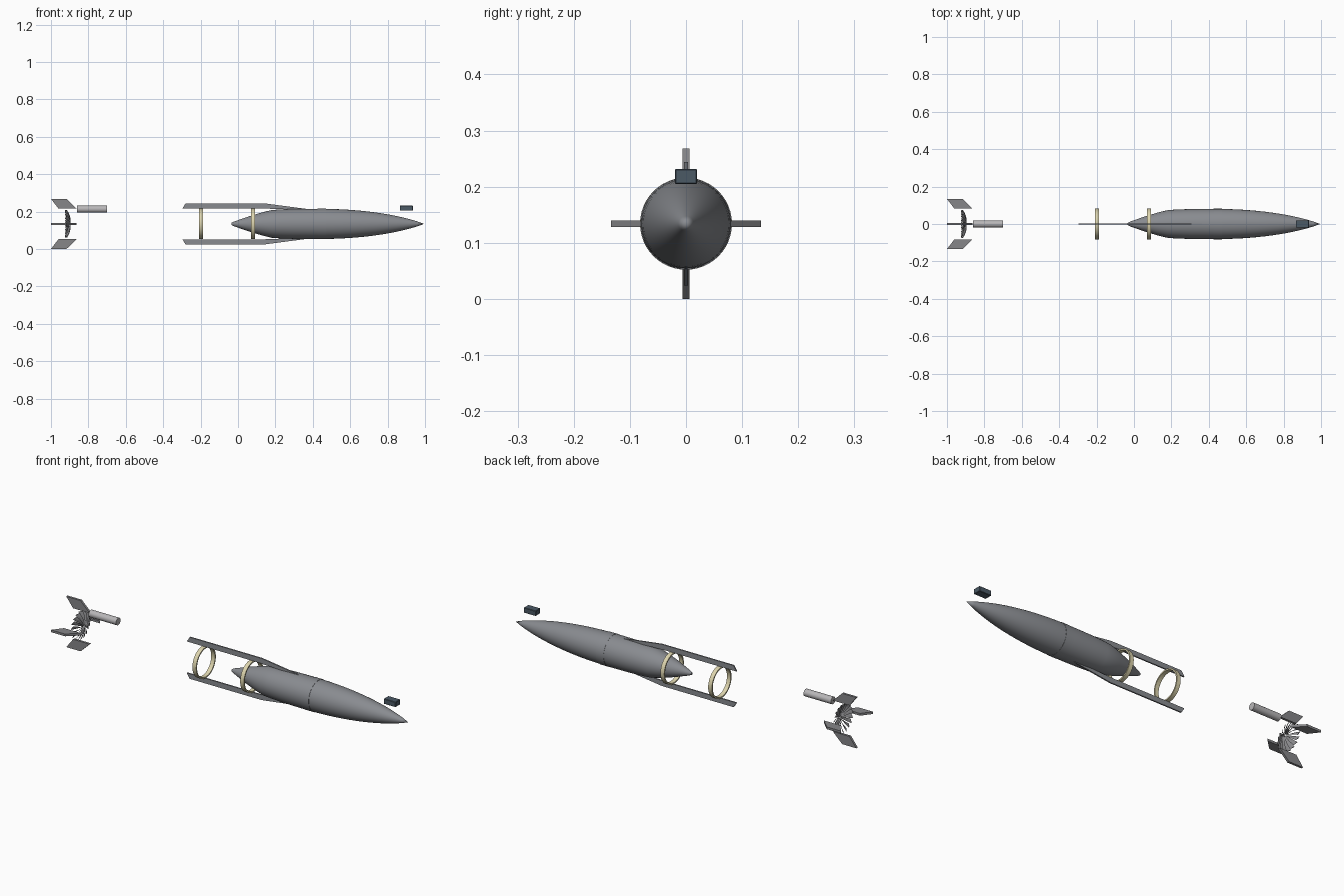
import bpy, bmesh, math
from mathutils import Matrix, Vector

cube = bpy.data.objects.get("Cube")
if cube:
    bpy.data.objects.remove(cube)

AXIS = 0.134  # height of the long axis


def material(name, r, g, b):
    m = bpy.data.materials.new(name)
    m.use_nodes = True
    m.diffuse_color = (r, g, b, 1)
    m.node_tree.nodes["Principled BSDF"].inputs["Base Color"].default_value = (r, g, b, 1)
    return m


hull_grey = material("hull grey", 0.25, 0.26, 0.28)
fin_grey = material("fin grey", 0.24, 0.24, 0.25)
light_metal = material("light metal", 0.48, 0.47, 0.48)
cream = material("cream", 0.72, 0.66, 0.42)
dark_blue = material("dark blue grey", 0.07, 0.1, 0.13)


def finish(name, bm, mat, smooth=False):
    bmesh.ops.recalc_face_normals(bm, faces=bm.faces)
    mesh = bpy.data.meshes.new(name)
    bm.to_mesh(mesh)
    bm.free()
    mesh.materials.append(mat)
    ob = bpy.data.objects.new(name, mesh)
    bpy.context.collection.objects.link(ob)
    if smooth:
        bpy.ops.object.select_all(action="DESELECT")
        ob.select_set(True)
        bpy.context.view_layer.objects.active = ob
        bpy.ops.object.shade_smooth_by_angle(angle=math.radians(35))
    return ob


def lathe(name, profile, mat, sides=48, height=AXIS, closed=False):
    """Spin (x, radius) points around the long axis."""
    bm = bmesh.new()
    vs = [bm.verts.new((x, 0, r)) for x, r in profile]
    pairs = list(zip(vs, vs[1:])) + ([(vs[-1], vs[0])] if closed else [])
    edges = [bm.edges.new(p) for p in pairs]
    bmesh.ops.spin(bm, geom=vs + edges, cent=(0, 0, 0), axis=(1, 0, 0),
                   angle=math.tau, steps=sides, use_duplicate=False)
    bmesh.ops.remove_doubles(bm, verts=bm.verts, dist=0.00005)
    bmesh.ops.translate(bm, verts=bm.verts, vec=(0, 0, height))
    return finish(name, bm, mat, True)


def plate(name, outline, thick, mat, angle):
    """Flat plate from (x, radial) points, turned around the long axis."""
    bm = bmesh.new()
    face = bm.faces.new([bm.verts.new((x, -thick / 2, r)) for x, r in outline])
    top = bmesh.ops.extrude_face_region(bm, geom=[face])["geom"]
    bmesh.ops.translate(bm, vec=(0, thick, 0),
                        verts=[v for v in top if isinstance(v, bmesh.types.BMVert)])
    turn = Matrix.Translation((0, 0, AXIS)) @ Matrix.Rotation(angle, 4, "X")
    bmesh.ops.transform(bm, matrix=turn, verts=bm.verts)
    return finish(name, bm, mat)


# Main hull: cone tail, long ogive nose
tail = [(-0.035, 0), (-0.034, 0.006), (-0.02, 0.013), (0.06, 0.041),
        (0.13, 0.062), (0.18, 0.074), (0.22, 0.077), (0.3, 0.08)]
steps = 16
nose = []
for i in range(steps + 1):
    t = i / steps
    nose.append((0.4 + 0.595 * t, 0.081 * (1 - t ** 2.3) ** 0.9))
lathe("hull", tail + nose, hull_grey)

# Joint band around the widest part
lathe("hull_band", [(0.425, 0.0795), (0.425, 0.0818), (0.47, 0.0818), (0.47, 0.0795)],
      hull_grey, closed=True)

# Two support rings
for name, x in (("rear_ring", -0.198), ("front_ring", 0.081)):
    lathe(name, [(x - 0.011, 0.075), (x - 0.011, 0.082), (x + 0.011, 0.082), (x + 0.011, 0.075)],
          cream, closed=True)

# Rails above and below
rail = [(-0.297, 0.083), (-0.28, 0.11), (0.14, 0.11), (0.375, 0.079),
        (0.28, 0.077), (0.12, 0.083)]
for name, angle in (("top_rail", 0), ("bottom_rail", math.pi)):
    plate(name, rail, 0.007, hull_grey, angle)

# Four swept tail fins
fin = [(-1.0, 0.134), (-0.917, 0.134), (-0.863, 0.082), (-0.96, 0.082)]
for i, side in enumerate(("top", "left", "bottom", "right")):
    plate(side + "_tail_fin", fin, 0.012, fin_grey, -i * math.pi / 2)

# Fan of twisted, slightly swept blades
bm = bmesh.new()
blades = 18
for i in range(blades):
    turn = Matrix.Rotation(math.tau * i / blades, 4, "X")
    rows = []
    for k in range(5):
        t = k / 4
        r = 0.008 + 0.066 * t
        pitch = math.radians(25 + 35 * t)
        chord = 0.006 + 0.006 * t
        d = Vector((math.cos(pitch), math.sin(pitch), 0)) * chord
        n = Vector((-math.sin(pitch), math.cos(pitch), 0)) * 0.0012
        c = Vector((-0.9 - 0.02 * t * t, 0, r))
        rows.append([bm.verts.new(turn @ (c + o)) for o in (d, n, -d, -n)])
    for a, b in zip(rows, rows[1:]):
        for j in range(4):
            bm.faces.new((a[j], a[(j + 1) % 4], b[(j + 1) % 4], b[j]))
    bm.faces.new(rows[0])
    bm.faces.new(rows[-1])
bmesh.ops.translate(bm, verts=bm.verts, vec=(0, 0, AXIS))
finish("fan_blades", bm, fin_grey)

# Small motor cylinder
lathe("motor", [(-0.86, 0), (-0.86, 0.019), (-0.7, 0.019), (-0.7, 0)], light_metal,
      sides=24, height=0.213)

# Control box over the nose
bm = bmesh.new()
bmesh.ops.create_cube(bm, size=1)
bmesh.ops.scale(bm, vec=(0.07, 0.04, 0.027), verts=bm.verts)
bmesh.ops.translate(bm, vec=(0.9, 0, 0.218), verts=bm.verts)
bmesh.ops.bevel(bm, geom=bm.edges[:], offset=0.002, segments=1, affect="EDGES")
finish("control_box", bm, dark_blue)
